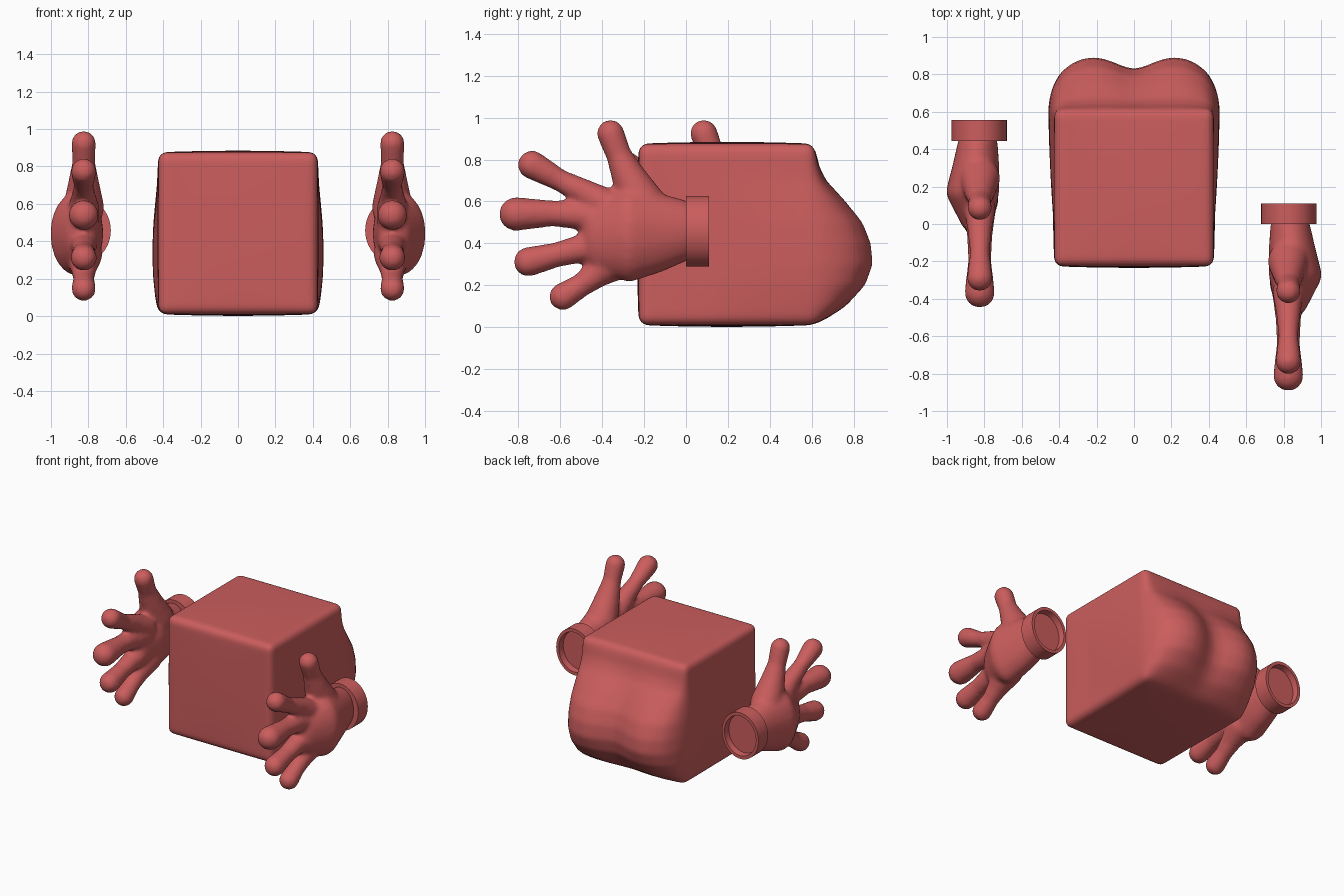
import bpy, bmesh, math
from mathutils import Vector

cube = bpy.data.objects.get("Cube")
if cube:
    bpy.data.objects.remove(cube)

red = bpy.data.materials.new("warm red")
red.use_nodes = True
red.diffuse_color = (0.6, 0.11, 0.11, 1)
red.node_tree.nodes["Principled BSDF"].inputs["Base Color"].default_value = red.diffuse_color


def finish(bm, name):
    bmesh.ops.recalc_face_normals(bm, faces=bm.faces[:])
    for face in bm.faces:
        face.smooth = True
    for edge in bm.edges:
        edge.smooth = edge.calc_face_angle(0) < 0.9
    mesh = bpy.data.meshes.new(name)
    bm.to_mesh(mesh)
    bm.free()
    mesh.materials.append(red)
    obj = bpy.data.objects.new(name, mesh)
    bpy.context.scene.collection.objects.link(obj)
    return obj


def soften(obj, rounds):
    mod = obj.modifiers.new("Soften", "SMOOTH")
    mod.factor = 0.5
    mod.iterations = rounds


def lookup(points, t):
    for (a, u), (b, v) in zip(points, points[1:]):
        if t <= b:
            return u + (v - u) * max(0, (t - a) / (b - a))
    return points[-1][1]


# Body: rounded box whose back swells into two lobes with a crease
HALF = Vector((0.43, 0.425, 0.437))
CENTRE = Vector((0, 0.195, 0.443))
SWELL_BY_HEIGHT = [(0, 0), (0.05, 0.07), (0.1, 0.145), (0.2, 0.235), (0.3, 0.27), (0.4, 0.26),
                   (0.5, 0.22), (0.6, 0.14), (0.7, 0.05), (0.76, 0.02), (0.85, 0)]
SWELL_BY_WIDTH = [(0, 0.77), (0.05, 0.81), (0.1, 0.9), (0.15, 0.97), (0.2, 1), (0.25, 0.98),
                  (0.3, 0.91), (0.36, 0.74), (0.4, 0.5), (0.43, 0.2)]


def build_body():
    radius = 0.045
    bm = bmesh.new()
    bmesh.ops.create_cube(bm, size=2)
    for _ in range(2):
        bmesh.ops.subdivide_edges(bm, edges=bm.edges[:], cuts=6, use_grid_fill=True)
    for v in bm.verts:
        unit = v.co.copy()
        p = Vector([c * h for c, h in zip(unit, HALF)])
        core = Vector([max(radius - h, min(h - radius, c)) for c, h in zip(p, HALF)])
        p = core + (p - core).normalized() * radius
        # slight crown on every face
        for i in range(3):
            j, k = (i + 1) % 3, (i + 2) % 3
            p[i] *= 1 + 0.02 * ((1 - unit[j] ** 2) * (1 - unit[k] ** 2) - 0.5)
        p += CENTRE
        swell = lookup(SWELL_BY_HEIGHT, p.z)
        width = lookup(SWELL_BY_WIDTH, abs(p.x))
        back = max(0, min(1, (p.y - 0.48) / 0.13))
        flare = max(0, min(1, (p.y - 0.05) / 0.55))
        p.x *= 1 + 0.28 * swell * flare
        p.y += swell * width * back * back * (3 - 2 * back)
        v.co = p
    soften(finish(bm, "body"), 4)


# Hand: chains of blended ellipsoids (x, y, z, rx, ry, rz)
PALM = [(0.835, 0.0, 0.46, 0.105, 0.05, 0.145),
        (0.845, -0.13, 0.45, 0.125, 0.08, 0.19),
        (0.862, -0.27, 0.44, 0.142, 0.11, 0.225),
        (0.84, -0.4, 0.43, 0.095, 0.1, 0.175)]
# Fingers: (y, z, radius)
FINGERS = [[(-0.2, 0.58, 0.11), (-0.27, 0.71, 0.083), (-0.32, 0.82, 0.061), (-0.36, 0.925, 0.066)],
           [(-0.36, 0.57, 0.085), (-0.48, 0.64, 0.065), (-0.6, 0.7, 0.053), (-0.735, 0.775, 0.069)],
           [(-0.38, 0.52, 0.085), (-0.5, 0.535, 0.069), (-0.64, 0.543, 0.062), (-0.812, 0.54, 0.081)],
           [(-0.38, 0.41, 0.085), (-0.5, 0.375, 0.068), (-0.62, 0.345, 0.059), (-0.752, 0.312, 0.071)],
           [(-0.32, 0.33, 0.1), (-0.42, 0.26, 0.07), (-0.5, 0.2, 0.056), (-0.588, 0.146, 0.066)]]


def sphere_directions():
    bm = bmesh.new()
    bmesh.ops.create_icosphere(bm, subdivisions=3, radius=1)
    directions = [v.co.copy() for v in bm.verts]
    bm.free()
    return directions


def build_hand(side, sign, shift, directions):
    chains = [PALM] + [[(0.825, y, z, r, r, r) for y, z, r in f] for f in FINGERS]
    bm = bmesh.new()
    for chain in chains:
        for pair in zip(chain, chain[1:]):
            verts = [bm.verts.new((sign * (x + rx * d.x), y + shift + ry * d.y, z + rz * d.z))
                     for x, y, z, rx, ry, rz in pair for d in directions]
            bmesh.ops.convex_hull(bm, input=verts)
    loose = [v for v in bm.verts if not v.link_faces]
    bmesh.ops.delete(bm, geom=loose, context="VERTS")
    hand = finish(bm, side + "_hand")
    remesh = hand.modifiers.new("Blend", "REMESH")
    remesh.mode = "VOXEL"
    remesh.voxel_size = 0.014
    remesh.use_smooth_shade = True
    soften(hand, 8)


# Cuff: oval ring with a recessed opening at the back
def build_cuff(side, sign, shift):
    profile = [(0.6, 0.0), (1, 0.0), (1, 0.11), (0.86, 0.11), (0.83, 0.065)]
    count = 48
    bm = bmesh.new()
    rings = []
    for scale, y in profile:
        rings.append([bm.verts.new((sign * 0.828 + 0.148 * scale * math.cos(t), y + shift,
                                    0.458 + 0.169 * scale * math.sin(t)))
                      for t in (math.tau * i / count for i in range(count))])
    for a, b in zip(rings, rings[1:]):
        for i in range(count):
            j = (i + 1) % count
            bm.faces.new((a[i], a[j], b[j], b[i]))
    bm.faces.new(rings[0])
    bm.faces.new(rings[-1])
    finish(bm, side + "_cuff")


build_body()
ball = sphere_directions()
for side, sign, shift in (("left", 1, 0), ("right", -1, 0.445)):
    build_hand(side, sign, shift, ball)
    build_cuff(side, sign, shift)
